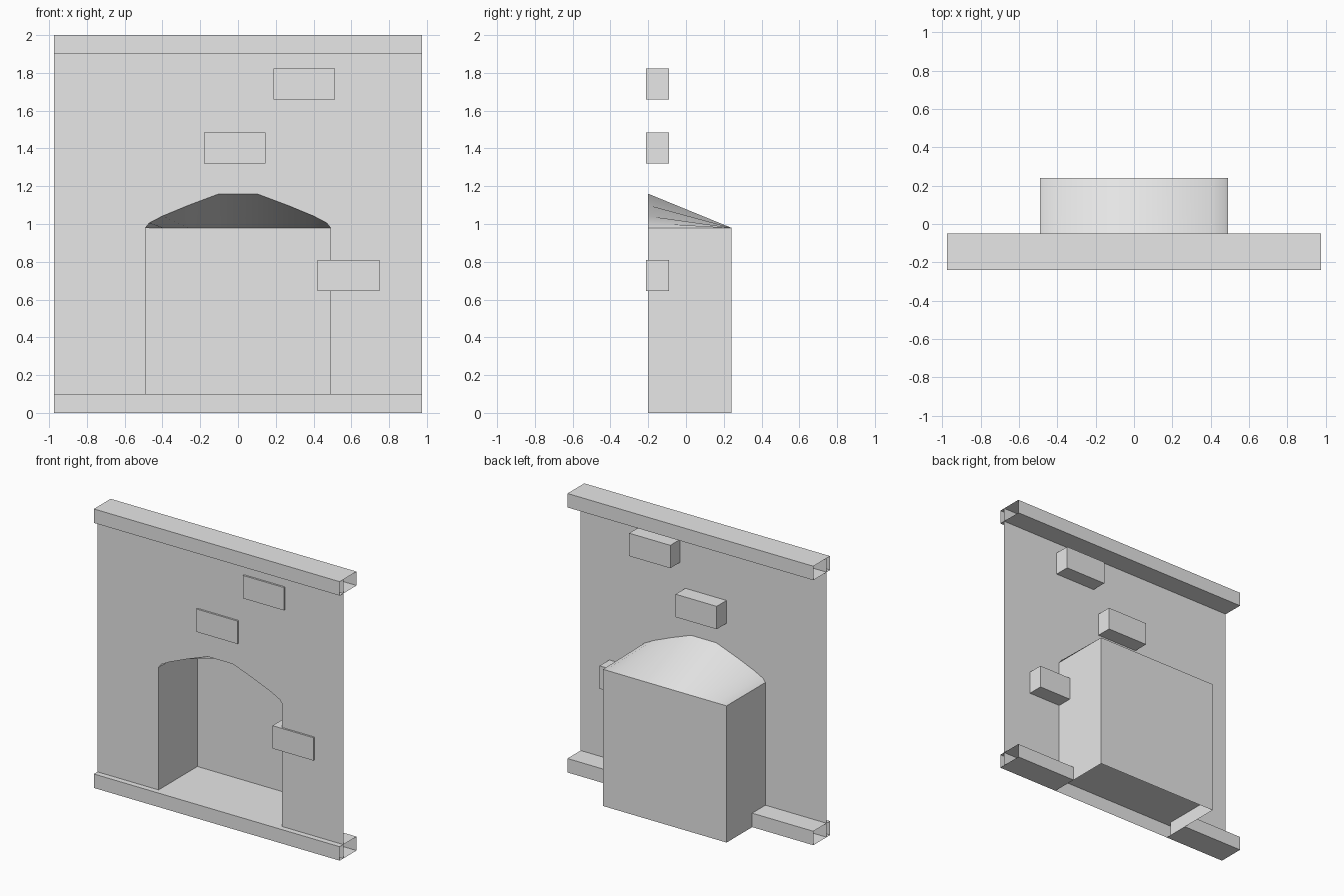
import bpy
import bmesh

cube = bpy.data.objects.get("Cube")
if cube:
    bpy.data.objects.remove(cube, do_unlink=True)

stone = bpy.data.materials.new("plain_grey")
stone.use_nodes = True
stone.diffuse_color = (0.8, 0.8, 0.8, 1)
stone.node_tree.nodes["Principled BSDF"].inputs["Base Color"].default_value = (0.8, 0.8, 0.8, 1)

# Main dimensions
HALF, TOP = 0.975, 2.0            # wall half width and height
WALL_Y, BACK_Y = -0.2, 0.24       # wall plane and alcove back
TRIM_F, TRIM_B, TRIM_H = -0.24, -0.05, 0.1
OPEN, SPRING = 0.49, 0.98         # alcove half width and arch start


def finish(name, bm):
    mesh = bpy.data.meshes.new(name)
    bm.to_mesh(mesh)
    bm.free()
    mesh.materials.append(stone)
    obj = bpy.data.objects.new(name, mesh)
    bpy.context.collection.objects.link(obj)
    return obj


def polygon(name, points):
    bm = bmesh.new()
    bm.faces.new([bm.verts.new(p) for p in points])
    return finish(name, bm)


def sweep(name, start, end, smooth=False):
    """Open strip of quads between two matching lines of points."""
    bm = bmesh.new()
    a = [bm.verts.new(p) for p in start]
    b = [bm.verts.new(p) for p in end]
    for i in range(len(a) - 1):
        bm.faces.new((a[i], b[i], b[i + 1], a[i + 1])).smooth = smooth
    return finish(name, bm)


def sweep_x(name, profile, x0, x1):
    return sweep(name, [(x0, y, z) for y, z in profile],
                 [(x1, y, z) for y, z in profile])


def trim_profile(z0, z1):
    return [(TRIM_F, z0), (TRIM_F, z1), (TRIM_B, z1), (TRIM_B, z0), (TRIM_F, z0)]


# Arch outline, mirrored about the middle
half_arch = [(OPEN, SPRING), (0.47, 1.005), (0.4, 1.042), (0.26, 1.1), (0.1, 1.16)]
arch = [(-x, z) for x, z in half_arch] + half_arch[::-1]

# Thin wall with the arched opening
outline = ([(-HALF, 0), (-OPEN, 0)] + arch +
           [(OPEN, 0), (HALF, 0), (HALF, TOP), (-HALF, TOP)])
polygon("wall", [(x, WALL_Y, z) for x, z in outline])

# Alcove sides and back, open below the floor
plan = [(-OPEN, WALL_Y), (-OPEN, BACK_Y), (OPEN, BACK_Y), (OPEN, WALL_Y)]
shell = sweep("alcove_shell", [(x, y, 0) for x, y in plan],
              [(x, y, SPRING) for x, y in plan])

# Sloping roof from the arch down to the back edge
sweep("alcove_roof", [(x, WALL_Y, z) for x, z in arch],
      [(x, BACK_Y, SPRING) for x, z in arch], smooth=True)

# Trim front and alcove floor in one folded strip
sweep_x("alcove_floor", [(TRIM_F, 0), (TRIM_F, TRIM_H), (BACK_Y, TRIM_H)], -OPEN, OPEN)

# Hollow trims with open ends
sweep_x("top_trim", trim_profile(TOP - TRIM_H, TOP), -HALF, HALF)
sweep_x("bottom_trim_right", trim_profile(0, TRIM_H), -HALF, -OPEN)
sweep_x("bottom_trim_left", trim_profile(0, TRIM_H), OPEN, HALF)

# Bricks standing slightly proud of the wall
bricks = {"low_brick": (0.585, 0.728), "middle_brick": (-0.018, 1.403),
          "high_brick": (0.35, 1.742)}
for name, (x, z) in bricks.items():
    bm = bmesh.new()
    bmesh.ops.create_cube(bm, size=1)
    bmesh.ops.scale(bm, vec=(0.326, 0.124, 0.164), verts=bm.verts)
    bmesh.ops.translate(bm, vec=(x, -0.151, z), verts=bm.verts)
    finish(name, bm)
